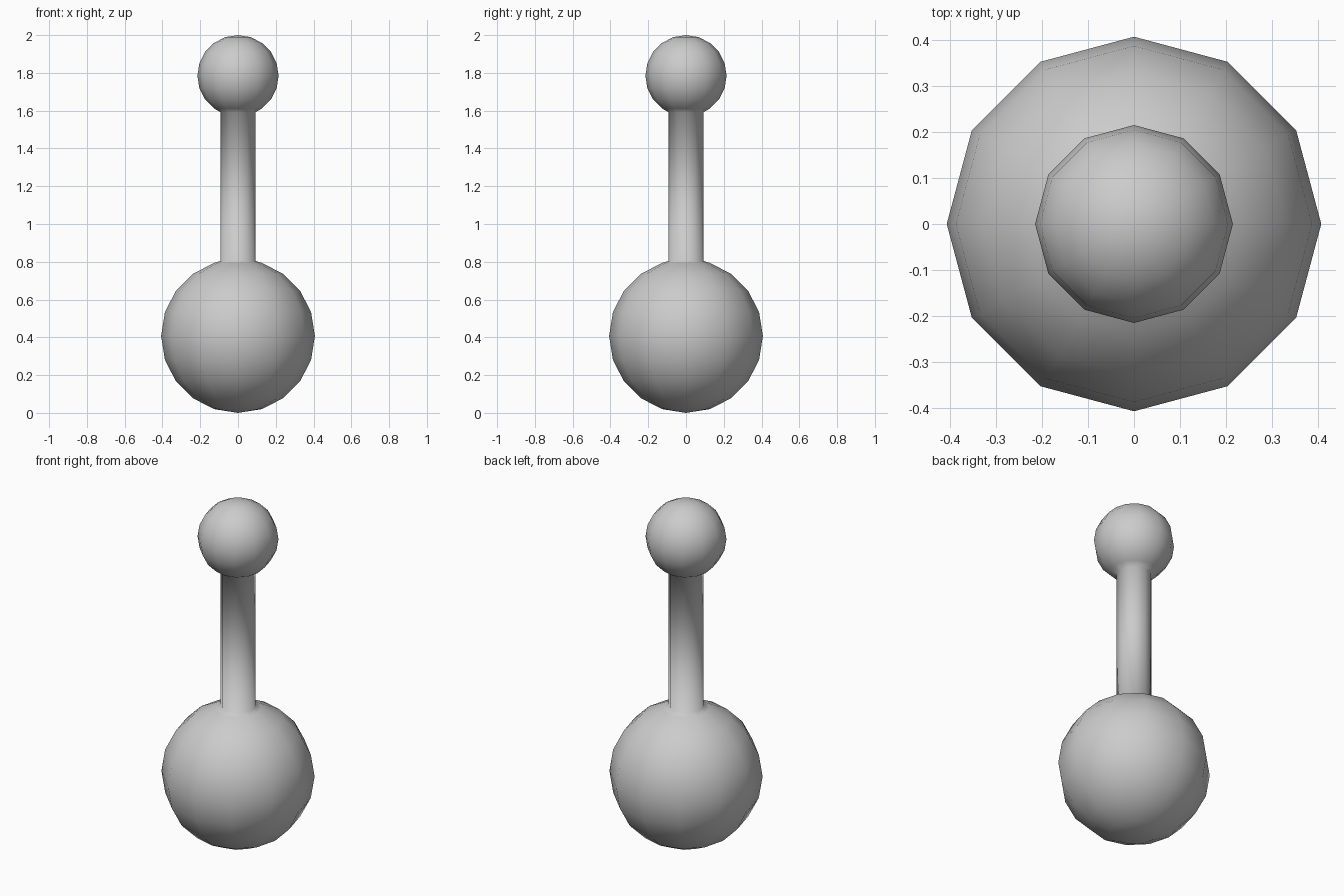
import bpy, bmesh
from math import sin, cos, pi, radians

if "Cube" in bpy.data.objects:
    bpy.data.objects.remove(bpy.data.objects["Cube"])

SIDES = 12
NECK_R = 0.093


def arc(radius, centre_z, start, end, step=18):
    """Profile points of a ball, by latitude in degrees."""
    return [(radius * cos(radians(a)), centre_z + radius * sin(radians(a)))
            for a in range(start, end + 1, step)]


# Profile: large ball, straight neck, small ball
profile = arc(0.407, 0.407, -72, 72)
profile += [(NECK_R, 0.804), (NECK_R, 1.592)]
profile += arc(0.215, 1.785, -54, 72)

# Turn the profile around z
bm = bmesh.new()
rings = [[bm.verts.new((r * cos(2 * pi * i / SIDES), r * sin(2 * pi * i / SIDES), z))
          for i in range(SIDES)] for r, z in profile]
bottom = bm.verts.new((0, 0, 0))
top = bm.verts.new((0, 0, 2))
for i in range(SIDES):
    j = (i + 1) % SIDES
    for a, b in zip(rings, rings[1:]):
        bm.faces.new((a[i], a[j], b[j], b[i]))
    bm.faces.new((bottom, rings[0][j], rings[0][i]))
    bm.faces.new((top, rings[-1][i], rings[-1][j]))
for f in bm.faces:
    f.smooth = True

mesh = bpy.data.meshes.new("ball_and_neck")
bm.to_mesh(mesh)
bm.free()
obj = bpy.data.objects.new("ball_and_neck", mesh)
bpy.context.collection.objects.link(obj)
